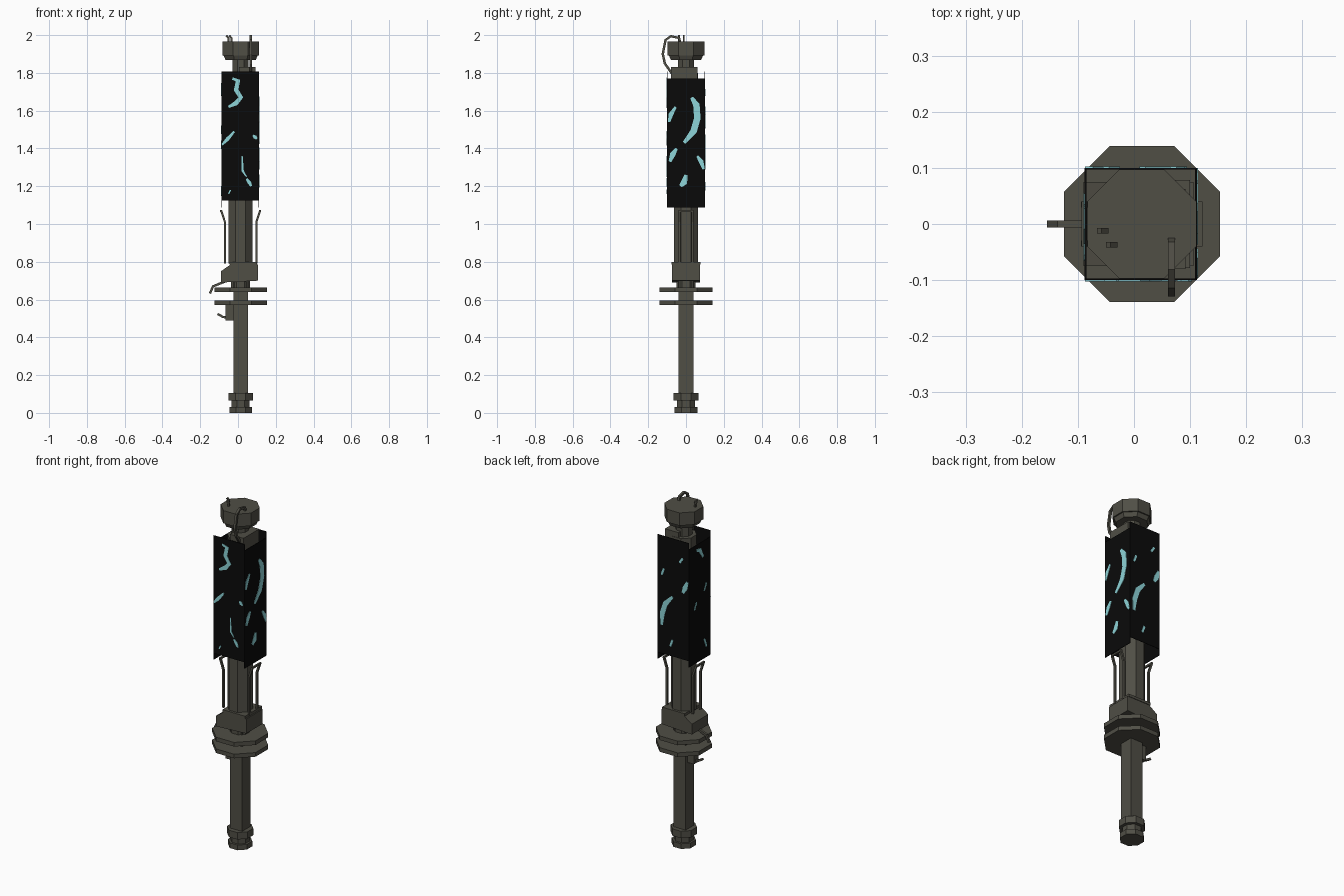
import bpy, bmesh, math
from mathutils import Vector

if "Cube" in bpy.data.objects:
    bpy.data.objects.remove(bpy.data.objects["Cube"], do_unlink=True)

AXIS = 0.014  # x of the staff's centre line


def material(name, colour):
    mat = bpy.data.materials.new(name)
    mat.use_nodes = True
    mat.diffuse_color = (*colour, 1)
    mat.node_tree.nodes["Principled BSDF"].inputs["Base Color"].default_value = (*colour, 1)
    return mat


METAL = material("dark_olive_metal", (0.08, 0.077, 0.06))
BLACK = material("black_panel", (0.003, 0.003, 0.003))
CYAN = material("pale_cyan_glow", (0.27, 0.66, 0.69))


def finish(name, bm, mat):
    bmesh.ops.recalc_face_normals(bm, faces=bm.faces)
    mesh = bpy.data.meshes.new(name)
    bm.to_mesh(mesh)
    bm.free()
    mesh.materials.append(mat)
    obj = bpy.data.objects.new(name, mesh)
    bpy.context.collection.objects.link(obj)
    return obj


def box(name, low, high, mat=METAL):
    bm = bmesh.new()
    bmesh.ops.create_cube(bm, size=1)
    for v in bm.verts:
        v.co = [a + (b - a) * (t + 0.5) for a, b, t in zip(low, high, v.co)]
    return finish(name, bm, mat)


def prism(name, z0, z1, half, half_top=None, sides=8):
    """Upright prism whose flat sides face the axes; half = distance to a flat."""
    bm = bmesh.new()
    grow = 1 / math.cos(math.pi / sides)
    rings = []
    for z, r in ((z0, half), (z1, half_top or half)):
        ring = []
        for i in range(sides):
            a = math.tau * (i + 0.5) / sides
            ring.append(bm.verts.new((AXIS + r * grow * math.cos(a), r * grow * math.sin(a), z)))
        rings.append(ring)
    for i in range(sides):
        j = (i + 1) % sides
        bm.faces.new((rings[0][i], rings[0][j], rings[1][j], rings[1][i]))
    bm.faces.new(rings[0])
    bm.faces.new(rings[1])
    return finish(name, bm, METAL)


def extrude_y(name, profile, y0, y1):
    bm = bmesh.new()
    face = bm.faces.new([bm.verts.new((x, y0, z)) for x, z in profile])
    out = bmesh.ops.extrude_face_region(bm, geom=[face])["geom"]
    bmesh.ops.translate(bm, vec=(0, y1 - y0, 0),
                        verts=[g for g in out if isinstance(g, bmesh.types.BMVert)])
    return finish(name, bm, METAL)


def bar(name, points, width):
    """Square bar that follows a path."""
    bm = bmesh.new()
    pts = [Vector(p) for p in points]
    rings = []
    for i, p in enumerate(pts):
        along = (pts[min(i + 1, len(pts) - 1)] - pts[max(i - 1, 0)]).normalized()
        side = Vector((0, 1, 0)) if abs(along.y) < 0.01 else Vector((1, 0, 0))
        other = along.cross(side).normalized()
        rings.append([bm.verts.new(p + (side * a + other * b) * width / 2)
                      for a, b in ((-1, -1), (1, -1), (1, 1), (-1, 1))])
    for a, b in zip(rings, rings[1:]):
        for i in range(4):
            j = (i + 1) % 4
            bm.faces.new((a[i], a[j], b[j], b[i]))
    bm.faces.new(rings[0])
    bm.faces.new(rings[-1])
    return finish(name, bm, METAL)


# Foot, grip and guard plates
prism("foot_cap", 0, 0.03, 0.06)
prism("foot_neck", 0.03, 0.065, 0.048)
prism("foot_collar", 0.065, 0.105, 0.065)
prism("grip", 0.1, 0.7, 0.039, sides=4)
prism("lower_guard", 0.572, 0.596, 0.139)
prism("upper_guard", 0.64, 0.664, 0.139)
prism("guard_neck", 0.66, 0.7, 0.05)

# Slanted housing above the guards
extrude_y("housing", [(-0.09, 0.69), (0.106, 0.7), (0.106, 0.785), (-0.04, 0.785), (-0.09, 0.75)],
          -0.075, 0.075)
box("housing_lid", (-0.045, -0.078, 0.785), (0.1, 0.078, 0.8))

# Inner column and its side brackets
prism("column", 0.79, 1.8, 0.064)
for side, label in ((1, "left"), (-1, "right")):
    near, far = AXIS + side * 0.083, AXIS + side * 0.103
    for y in (-0.035, 0.035):
        bar(label + "_bracket_rod", [(near, y, 0.79), (near, y, 1.01), (far, y, 1.07)], 0.011)
    bar(label + "_bracket_crossbar", [(far, -0.04, 1.068), (far, 0.04, 1.068)], 0.01)

# Four thin panels, front and back set higher than the sides
X0, X1, Y, THIN = -0.088, 0.112, 0.1, 0.003
for y in (-Y, Y - THIN):
    box("front_panel" if y < 0 else "back_panel", (X0, y, 1.124), (X1, y + THIN, 1.807), BLACK)
for x in (X0, X1 - THIN):
    box("right_panel" if x < 0 else "left_panel", (x, -Y, 1.087), (x + THIN, Y, 1.77), BLACK)


def streak(name, place, points, width):
    """Flat tapered ribbon laid on a panel; place maps (u, z) to a position."""
    bm = bmesh.new()
    pts = [Vector(p) for p in points]
    rows = []
    for i, p in enumerate(pts):
        d = (pts[min(i + 1, len(pts) - 1)] - pts[max(i - 1, 0)]).normalized()
        w = width * (0.25 if i in (0, len(pts) - 1) else 0.5)
        rows.append([bm.verts.new(place(*(p + Vector((-d.y, d.x)) * s * w))) for s in (-1, 1)])
    for a, b in zip(rows, rows[1:]):
        bm.faces.new((a[0], a[1], b[1], b[0]))
    obj = finish(name, bm, CYAN)
    plate = obj.modifiers.new("plate", 'SOLIDIFY')
    plate.thickness, plate.offset = 0.002, 0


GAP = 0.0012
FACES = {
    "front": (lambda u, z: (u, -Y - GAP, z), [
        (0.025, [(-0.03, 1.77), (0, 1.76), (-0.01, 1.71), (0.015, 1.67), (-0.01, 1.64), (-0.05, 1.62)]),
        (0.02, [(-0.084, 1.42), (-0.055, 1.45), (-0.02, 1.49)]),
        (0.012, [(0.022, 1.36), (0.025, 1.28), (0.045, 1.25)]),
        (0.02, [(0.045, 1.24), (0.06, 1.22), (0.07, 1.2)]),
        (0.02, [(0.08, 1.47), (0.09, 1.46), (0.1, 1.45)]),
        (0.015, [(-0.05, 1.16), (-0.04, 1.18)])]),
    "left": (lambda u, z: (X1 + GAP, u, z), [
        (0.035, [(0.03, 1.67), (0.055, 1.63), (0.06, 1.56), (0.04, 1.49), (-0.01, 1.43)]),
        (0.025, [(-0.09, 1.54), (-0.08, 1.58), (-0.055, 1.62)]),
        (0.03, [(-0.085, 1.33), (-0.07, 1.37), (-0.05, 1.4)]),
        (0.025, [(0.06, 1.36), (0.08, 1.33), (0.094, 1.29)]),
        (0.035, [(-0.03, 1.2), (-0.01, 1.22), (0, 1.26)])]),
    "back": (lambda u, z: (u, Y + GAP, z), [
        (0.03, [(0.085, 1.29), (0.08, 1.36), (0.06, 1.42), (0.015, 1.47)]),
        (0.03, [(-0.05, 1.51), (-0.065, 1.54), (-0.08, 1.58)]),
        (0.025, [(0.085, 1.58), (0.07, 1.62)]),
        (0.025, [(-0.03, 1.68), (-0.05, 1.71)]),
        (0.025, [(0.03, 1.18), (0.015, 1.22)])]),
    "right": (lambda u, z: (X0 - GAP, u, z), [
        (0.025, [(0.03, 1.74), (0, 1.73), (-0.03, 1.68)]),
        (0.02, [(0.05, 1.4), (0.03, 1.44)]),
        (0.02, [(-0.06, 1.52), (-0.04, 1.48)]),
        (0.025, [(-0.04, 1.2), (-0.06, 1.15)])]),
}
for label, (place, streaks) in FACES.items():
    for width, points in streaks:
        streak(label + "_glow_streak", place, points, width)

# Neck and head
box("neck_block", (0.005, -0.08, 1.75), (0.092, 0.062, 1.83))
prism("neck", 1.79, 1.89, 0.042)
prism("head_underside", 1.868, 1.892, 0.08, 0.09)
prism("head", 1.892, 1.966, 0.097)

# Hose from the head to the neck, and pins on top
HOSE_X = 0.067
bar("head_hose", [(HOSE_X, y, z) for y, z in (
    (-0.03, 1.96), (-0.036, 1.985), (-0.08, 1.994), (-0.108, 1.975),
    (-0.123, 1.9), (-0.112, 1.85), (-0.07, 1.79))], 0.013)
for x, y in ((-0.05, -0.012), (-0.034, -0.037)):
    bar("head_pin", [(x, y, 1.96), (x, y, 1.985), (x - 0.012, y, 1.998)], 0.01)

# Hooks on the right side
bar("upper_hook", [(-0.07, 0, 0.695), (-0.132, 0, 0.67), (-0.149, 0, 0.632)], 0.013)
box("trigger_block", (-0.065, -0.02, 0.49), (-0.02, 0.02, 0.575))
bar("trigger", [(-0.06, 0, 0.505), (-0.08, 0, 0.508), (-0.108, 0, 0.524)], 0.012)
